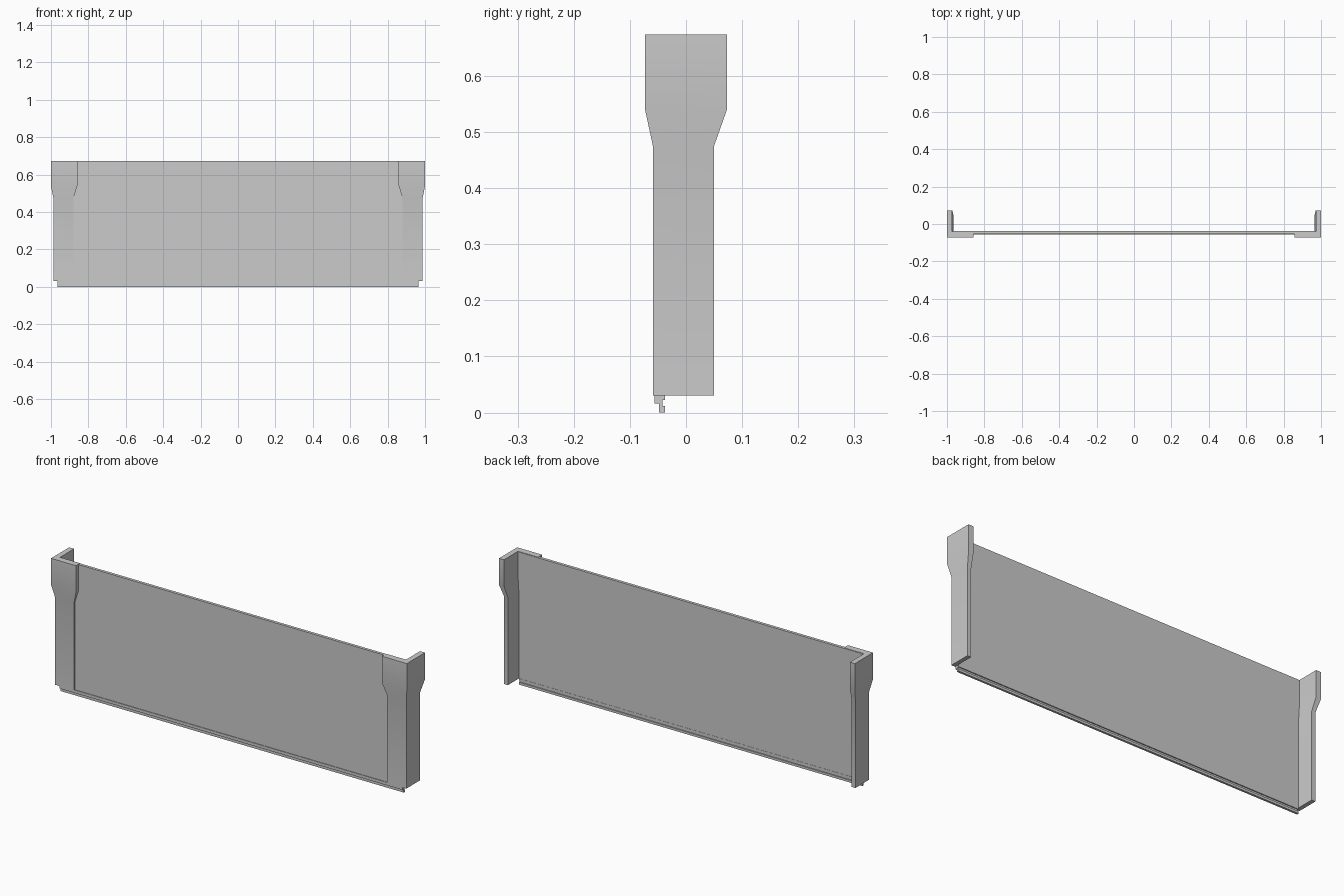
import bpy, bmesh, math

if "Cube" in bpy.data.objects:
    bpy.data.objects.remove(bpy.data.objects["Cube"], do_unlink=True)

grey = bpy.data.materials.new("plain grey")
grey.use_nodes = True
grey.diffuse_color = (0.6, 0.6, 0.6, 1)
grey.node_tree.nodes["Principled BSDF"].inputs["Base Color"].default_value = (0.6, 0.6, 0.6, 1)


def loft(name, rings, smooth=False):
    """Skin a closed solid through rings of equal point count."""
    bm = bmesh.new()
    loops = [[bm.verts.new(p) for p in ring] for ring in rings]
    n = len(loops[0])
    for a, b in zip(loops, loops[1:]):
        for i in range(n):
            j = (i + 1) % n
            bm.faces.new((a[i], a[j], b[j], b[i]))
    bm.faces.new(loops[0])
    bm.faces.new(loops[-1])
    bmesh.ops.recalc_face_normals(bm, faces=bm.faces)
    mesh = bpy.data.meshes.new(name)
    bm.to_mesh(mesh)
    bm.free()
    mesh.materials.append(grey)
    obj = bpy.data.objects.new(name, mesh)
    bpy.context.collection.objects.link(obj)
    if smooth:
        bpy.ops.object.select_all(action='DESELECT')
        obj.select_set(True)
        bpy.context.view_layer.objects.active = obj
        bpy.ops.object.shade_smooth_by_angle(angle=math.radians(30))
    return obj


def extrude_x(name, profile, half):
    return loft(name, [[(x, y, z) for y, z in profile] for x in (-half, half)])


# Thin main panel
extrude_x("panel", [(-0.053, 0.03), (-0.038, 0.03), (-0.038, 0.672), (-0.053, 0.672)], 0.968)

# Stepped bottom rail with a shallow groove along the back
extrude_x("bottom_rail", [
    (-0.048, 0), (-0.037, 0), (-0.037, 0.012), (-0.042, 0.012), (-0.042, 0.022),
    (-0.037, 0.022), (-0.037, 0.031), (-0.056, 0.031), (-0.056, 0.016), (-0.048, 0.016)], 0.965)


# L-shaped corner posts, flaring near the top
def corner_ring(side, z, edge, outer, inner, front, back):
    outline = [(edge, front), (outer, front), (outer, back),
               (inner, back), (inner, -0.04), (edge, -0.04)]
    return [(side * x, y, z) for x, y in outline]


slim = (0.88, 0.987, 0.966, -0.059, 0.05)
wide = (0.859, 1.0, 0.972, -0.073, 0.073)
for name, side in (("left_corner_post", 1), ("right_corner_post", -1)):
    levels = ((0.03, slim), (0.475, slim), (0.54, wide), (0.674, wide))
    loft(name, [corner_ring(side, z, *size) for z, size in levels], smooth=True)
